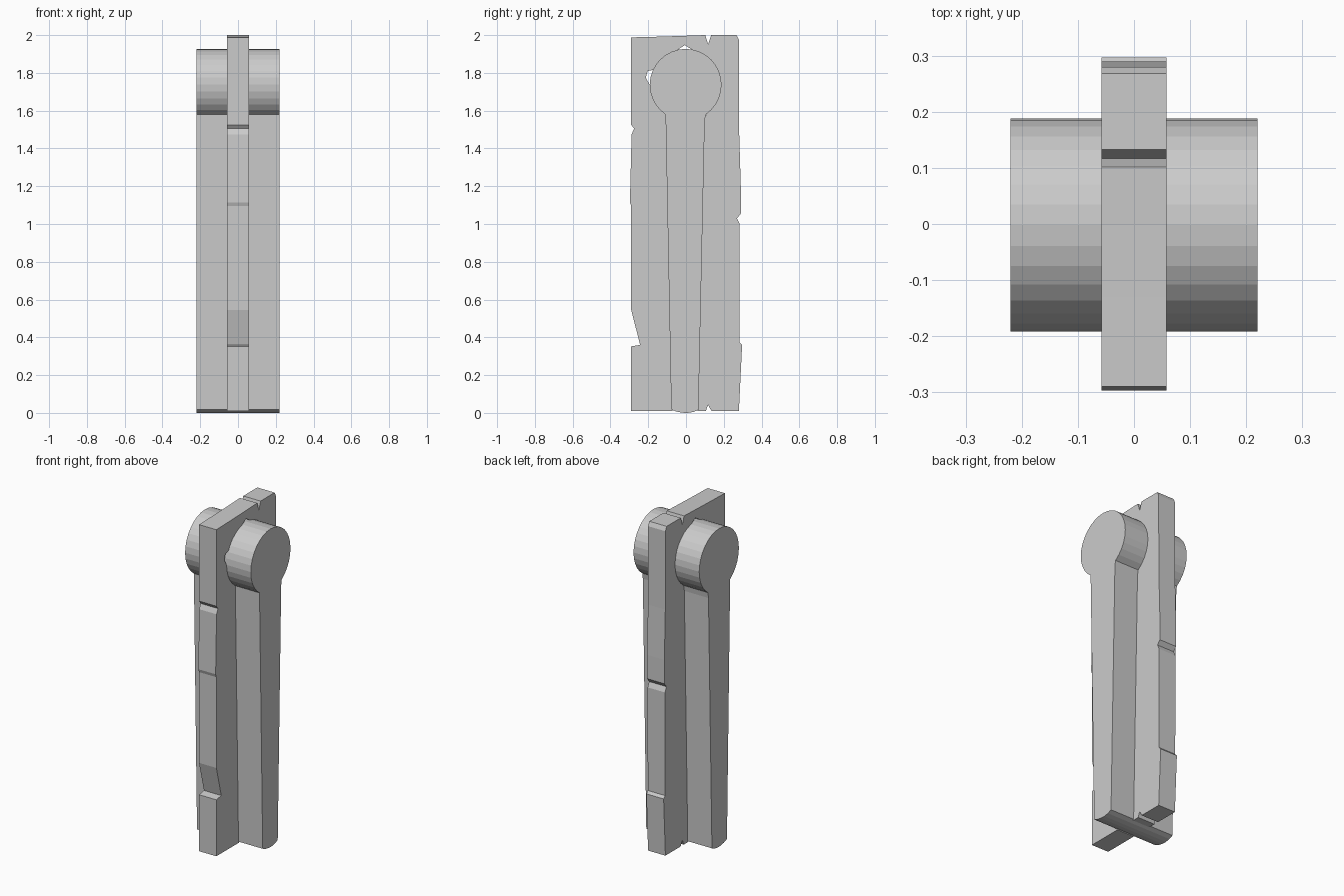
import bpy, bmesh
from math import sin, cos, radians

if "Cube" in bpy.data.objects:
    bpy.data.objects.remove(bpy.data.objects["Cube"])


def extrude_profile(name, points, half_width):
    """Extrude a (y, z) outline symmetrically along x."""
    bm = bmesh.new()
    face = bm.faces.new([bm.verts.new((-half_width, y, z)) for y, z in points])
    moved = bmesh.ops.extrude_face_region(bm, geom=[face])["geom"]
    bmesh.ops.translate(bm, vec=(2 * half_width, 0, 0),
                        verts=[v for v in moved if isinstance(v, bmesh.types.BMVert)])
    # Caps are concave, so triangulate them cleanly
    bmesh.ops.recalc_face_normals(bm, faces=bm.faces)
    bmesh.ops.triangulate(bm, faces=[f for f in bm.faces if len(f.verts) > 4])
    mesh = bpy.data.meshes.new(name)
    bm.to_mesh(mesh)
    bm.free()
    obj = bpy.data.objects.new(name, mesh)
    bpy.context.collection.objects.link(obj)
    return obj


def arc(radius, start, end, steps):
    """Points on the round head, angles in degrees."""
    return [(-0.002 + radius * cos(radians(start + (end - start) * i / steps)),
             1.737 + radius * sin(radians(start + (end - start) * i / steps)))
            for i in range(steps + 1)]


# Keyhole-shaped core: round head, tapered stem, rounded foot
foot = [(-0.078, 0.018), (-0.05, 0.007), (-0.02, 0.001), (0.01, 0.0),
        (0.04, 0.005), (0.066, 0.016)]
head = arc(0.19, -56, 236, 26)
extrude_profile("keyhole_core", foot + [(0.099, 1.545)] + head, 0.22)

# Chipped slab around the core: outer edge, counter-clockwise from bottom right
outer = [(0.105, 0.01), (0.117, 0.042), (0.135, 0.01), (0.28, 0.01),
         (0.297, 0.36), (0.283, 0.375), (0.284, 1.0), (0.27, 1.03),
         (0.29, 1.055), (0.29, 1.2), (0.281, 1.5), (0.28, 1.975), (0.268, 2.0),
         (0.133, 2.0), (0.117, 1.95), (0.102, 2.0), (-0.13, 1.992),
         (-0.29, 1.988), (-0.29, 1.525), (-0.275, 1.505), (-0.288, 1.475),
         (-0.297, 1.115), (-0.29, 1.095), (-0.29, 0.545), (-0.243, 0.36),
         (-0.29, 0.352), (-0.29, 0.01)]

# Inner edge hugs the core, with small chips at the left and top of the head
inner = ([(-0.072, 0.01), (-0.1, 1.58)]
         + arc(0.187, 232, 182, 5)
         + [(-0.213, 1.775), (-0.203, 1.81)]
         + arc(0.187, 155, 106, 5)
         + [(-0.006, 1.947)]
         + arc(0.187, 78, -54, 12)
         + [(0.095, 1.545), (0.062, 0.01)])
extrude_profile("chipped_slab", outer + inner, 0.058)
